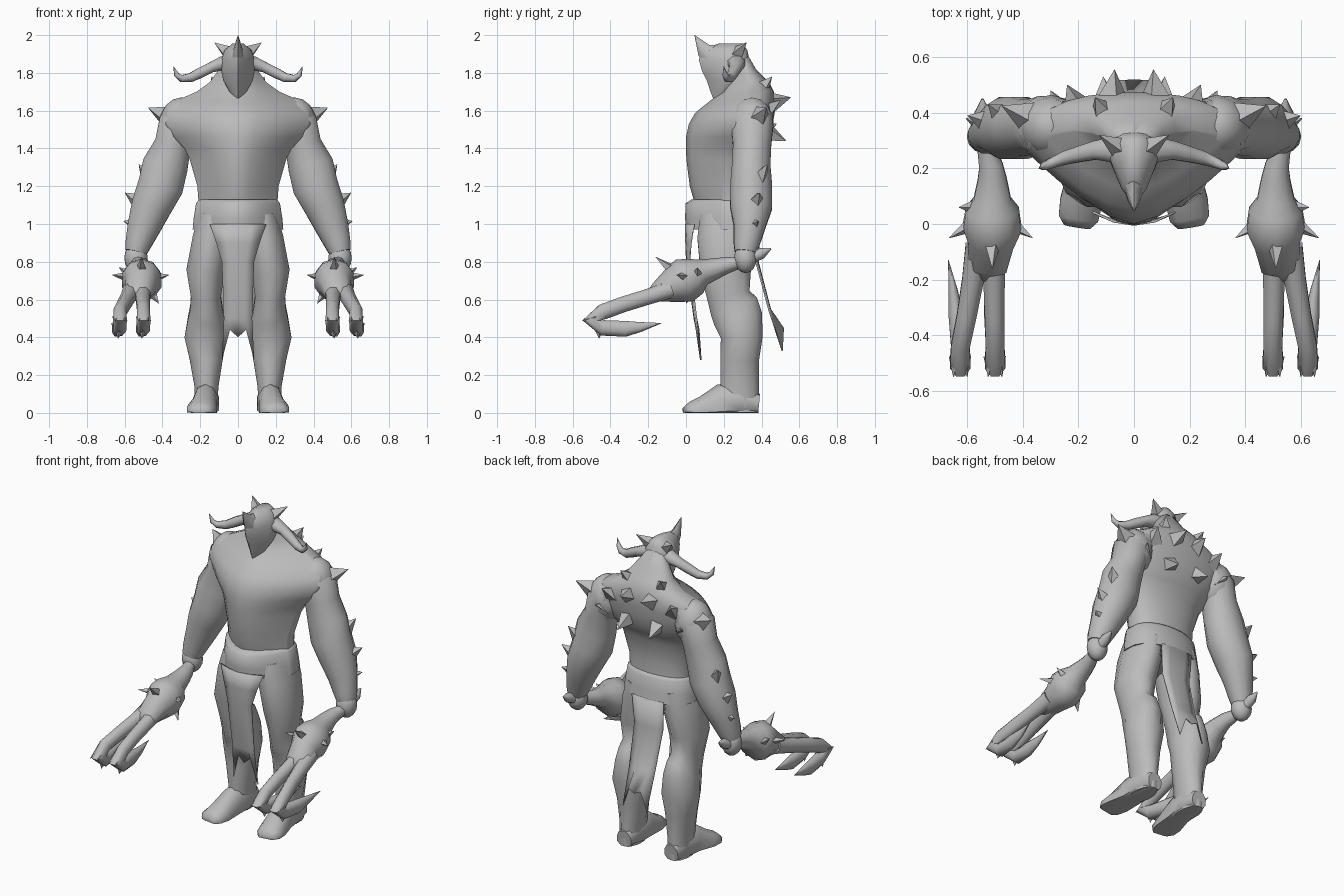
import bpy, bmesh, math
from mathutils import Vector

clay = bpy.data.materials.new("grey_clay")
clay.diffuse_color = (0.5, 0.5, 0.5, 1)


def finish(bm, name, angle=60):
    bmesh.ops.remove_doubles(bm, verts=bm.verts, dist=0.0005)
    bmesh.ops.recalc_face_normals(bm, faces=bm.faces)
    me = bpy.data.meshes.new(name)
    bm.to_mesh(me)
    bm.free()
    me.materials.append(clay)
    ob = bpy.data.objects.new(name, me)
    bpy.context.collection.objects.link(ob)
    bpy.ops.object.select_all(action='DESELECT')
    ob.select_set(True)
    bpy.context.view_layer.objects.active = ob
    bpy.ops.object.shade_smooth_by_angle(angle=math.radians(angle))
    return ob


def skin(bm, rings):
    """Join rings of points with quads and close both ends."""
    rows = [[bm.verts.new(p) for p in r] for r in rings]
    n = len(rows[0])
    for a, b in zip(rows, rows[1:]):
        for i in range(n):
            j = (i + 1) % n
            bm.faces.new((a[i], a[j], b[j], b[i]))
    bm.faces.new(rows[0])
    bm.faces.new(rows[-1])


def tube(name, pts, ref=(1, 0, 0), n=10, s=1, floor=None):
    """Tube through (x, y, z, radius along ref, other radius)."""
    c = [Vector(p[:3]) for p in pts]
    rings = []
    for i, p in enumerate(pts):
        t = (c[min(i + 1, len(c) - 1)] - c[max(i - 1, 0)]).normalized()
        b = Vector(ref)
        b = (b - t * b.dot(t)).normalized()
        a = t.cross(b)
        ring = []
        for k in range(n):
            w = 2 * math.pi * (k + 0.5) / n
            v = c[i] + b * p[3] * math.cos(w) + a * p[-1] * math.sin(w)
            if floor is not None:
                v.z = max(v.z, floor)
            ring.append((v.x * s, v.y, v.z))
        rings.append(ring)
    bm = bmesh.new()
    skin(bm, rings)
    return finish(bm, name)


def body(name, rows, n=24, power=1.6):
    """Stack of rows (z, half width, front y, side y, back y); a low power gives a keeled front."""
    rings = []
    for z, w, yf, ys, yb in rows:
        ring = []
        for k in range(n):
            a = 2 * math.pi * k / n
            co, si = math.cos(a), math.sin(a)
            if co > 1e-6:
                y = yf + (ys - yf) * abs(si) ** power
            else:
                y = ys + (yb - ys) * max(-co, 0) ** 0.65
            ring.append((w * si, y, z))
        rings.append(ring)
    bm = bmesh.new()
    skin(bm, rings)
    return finish(bm, name)


def spike(name, base, tip, r, s=1, n=4):
    tube(name, [(*base, r), (*tip, 0.001)], ref=(0.3, 0.5, 0.8), n=n, s=s)


def blob(name, c, r, s=1):
    bm = bmesh.new()
    bmesh.ops.create_uvsphere(bm, u_segments=12, v_segments=8, radius=1)
    for v in bm.verts:
        v.co = Vector(((c[0] + v.co.x * r[0]) * s, c[1] + v.co.y * r[1], c[2] + v.co.z * r[2]))
    finish(bm, name)


def cloth(name, rows, bow):
    """Hanging strip of rows (half width, y, z side, z half, z centre)."""
    bm = bmesh.new()
    grid = []
    for hw, y, zs, zh, zc in rows:
        zz = (zs, zh, zc, zh, zs)
        grid.append([bm.verts.new((hw * (k - 2) / 2, y + bow * (hw * (k - 2) / 2) ** 2, zz[k]))
                     for k in range(5)])
    for a, b in zip(grid, grid[1:]):
        for k in range(4):
            bm.faces.new((a[k], a[k + 1], b[k + 1], b[k]))
    ob = finish(bm, name)
    mod = ob.modifiers.new("thickness", 'SOLIDIFY')
    mod.thickness = 0.008


# Torso, belt and head
body("torso", [(0.92, .20, .09, .22, .37), (1.13, .21, .04, .2, .36), (1.2, .215, .02, .2, .36),
               (1.34, .255, .002, .22, .37), (1.40, .285, 0, .235, .41), (1.46, .34, 0, .245, .445),
               (1.53, .385, .015, .26, .46), (1.59, .385, .05, .29, .47), (1.65, .335, .125, .32, .475),
               (1.70, .22, .19, .34, .465), (1.75, .15, .21, .33, .44), (1.82, .10, .22, .31, .37),
               (1.89, .05, .22, .29, .33)])
body("belt", [(0.97, .24, 0, .20, .395), (1.03, .235, -.005, .20, .385), (1.11, .222, -.002, .2, .375),
              (1.13, .205, .03, .2, .36)], power=2)
body("head", [(1.66, .01, .145, .165, .19), (1.70, .045, .13, .2, .26), (1.76, .078, .11, .22, .32),
              (1.81, .088, .085, .23, .36), (1.87, .088, .068, .24, .335), (1.92, .072, .085, .24, .325),
              (1.955, .03, .17, .25, .30)], n=12)
tube("brow_horn", [(0, .16, 1.88, .045, .08), (0, .095, 1.92, .025, .04), (0, .045, 2.0, .001)], n=6)

# Front and back hanging cloth
cloth("front_cloth", [(.15, -.006, 1.0, 1.0, 1.0), (.115, -.004, .9, .9, .9), (.085, .0, .8, .8, .8),
                      (.075, .04, .5, .5, .5), (.085, .06, .28, .44, .40)], 2.0)
cloth("back_cloth", [(.11, .395, .98, .98, .98), (.10, .385, .8, .8, .8), (.09, .45, .55, .55, .55),
                     (.085, .52, .33, .45, .43)], -1.0)

for s in (-1, 1):
    # Horns and crown spikes
    tube("horn", [(.03, .26, 1.855, .06, .05), (.085, .268, 1.85, .048, .04), (.14, .265, 1.83, .036, .03),
                  (.20, .25, 1.80, .03), (.25, .237, 1.775, .026), (.30, .218, 1.77, .02),
                  (.325, .207, 1.79, .015), (.342, .2, 1.835, .001)],
         ref=(0, 1, 0), n=8, s=s)
    spike("crown_spike", (.045, .27, 1.90), (.125, .32, 1.96), .045, s)
    spike("cheek_spike", (.06, .32, 1.80), (.13, .36, 1.77), .045, s)
    # Shoulder muscle and upper back spikes
    blob("shoulder", (.30, .35, 1.53), (.115, .115, .14), s)
    spike("shoulder_spike", (.33, .365, 1.545), (.475, .425, 1.615), .09, s)
    for base, tip, r in (((.08, .43, 1.64), (.07, .555, 1.67), .07), ((.11, .40, 1.72), (.14, .455, 1.78), .05),
                         ((.21, .42, 1.6), (.24, .50, 1.655), .06), ((.10, .42, 1.49), (.11, .53, 1.44), .06),
                         ((.27, .41, 1.50), (.30, .48, 1.53), .05)):
        spike("back_spike", base, tip, r, s)
    # Arm, hand and forearm spikes
    tube("arm", [(.24, .345, 1.60, .09, .10), (.32, .35, 1.52, .11, .115), (.345, .35, 1.42, .10, .105),
                 (.385, .345, 1.31, .125, .105), (.41, .345, 1.2, .125, .115), (.46, .345, 1.09, .11, .115),
                 (.50, .335, .98, .09, .085), (.53, .32, .89, .07, .07), (.54, .315, .85, .058, .06)], n=12, s=s)
    blob("hand", (.54, .315, .82), (.062, .06, .08), s)
    for base, tip, r in (((.465, .38, 1.23), (.525, .43, 1.315), .06), ((.53, .37, 1.12), (.598, .39, 1.165), .045),
                         ((.55, .36, 1.0), (.605, .38, 1.015), .035)):
        spike("forearm_spike", base, tip, r, s)
    # Leg and foot
    tube("leg", [(.12, .22, 1.04, .09, .15), (.142, .215, .92, .102, .16), (.172, .21, .75, .105, .138),
                 (.17, .225, .62, .082, .118), (.168, .255, .56, .088, .135), (.168, .275, .5, .10, .135),
                 (.172, .295, .4, .115, .115), (.168, .285, .28, .09, .105), (.167, .285, .14, .066, .105),
                 (.17, .285, .0, .06, .103)], n=12, s=s)
    tube("foot", [(.165, .385, .04, .05, .06), (.168, .28, .05, .07, .12), (.175, .18, .04, .068, .11),
                  (.19, .08, .02, .08, .065), (.2, .02, .015, .075, .042), (.205, -.01, .01, .05, .02)],
         s=s, floor=0)
    # Club: handle and swollen head
    tube("club", [(.545, .45, .87, .004), (.545, .40, .845, .03), (.54, .30, .80, .028), (.515, .21, .78, .045),
                  (.51, .16, .765, .055), (.51, .09, .745, .07), (.51, .05, .725, .10), (.51, -.01, .70, .11, .12),
                  (.515, -.07, .675, .085, .095), (.53, -.16, .635, .075, .05), (.535, -.20, .62, .04, .02)], s=s)
    for base, tip, r in (((.58, .0, .72), (.665, -.05, .73), .03), ((.44, .0, .72), (.365, -.05, .73), .03),
                         ((.51, -.05, .74), (.51, -.16, .825), .04),
                         ((.57, .06, .73), (.63, .06, .77), .03), ((.46, .03, .64), (.42, .0, .58), .03)):
        spike("club_spike", base, tip, r, s)
    # Two prongs that curl back into hooks
    for x0, x1, x2 in ((.505, .50, .535), (.56, .625, .668)):
        tube("prong", [(x0, -.08, .655, .05), (x0 + (x1 - x0) * .3, -.2, .615, .042, .045),
                       (x0 + (x1 - x0) * .65, -.33, .575, .038, .045),
                       (x1, -.44, .535, .036, .045), (x1, -.50, .49, .04, .052), (x1, -.44, .45, .036, .045),
                       (x1 + (x2 - x1) * .4, -.32, .445, .028, .045),
                       (x1 + (x2 - x1) * .6, -.24, .455, .018, .028), (x2, -.13, .475, .001)], n=8, s=s)
        for dx in (-.025, .025):
            spike("prong_tip", (x1 + dx * .6, -.48, .50), (x1 + dx, -.55, .49), .028, s)
        spike("lower_barb", (x1, -.46, .45), (x1 + .01, -.46, .395), .03, s)
